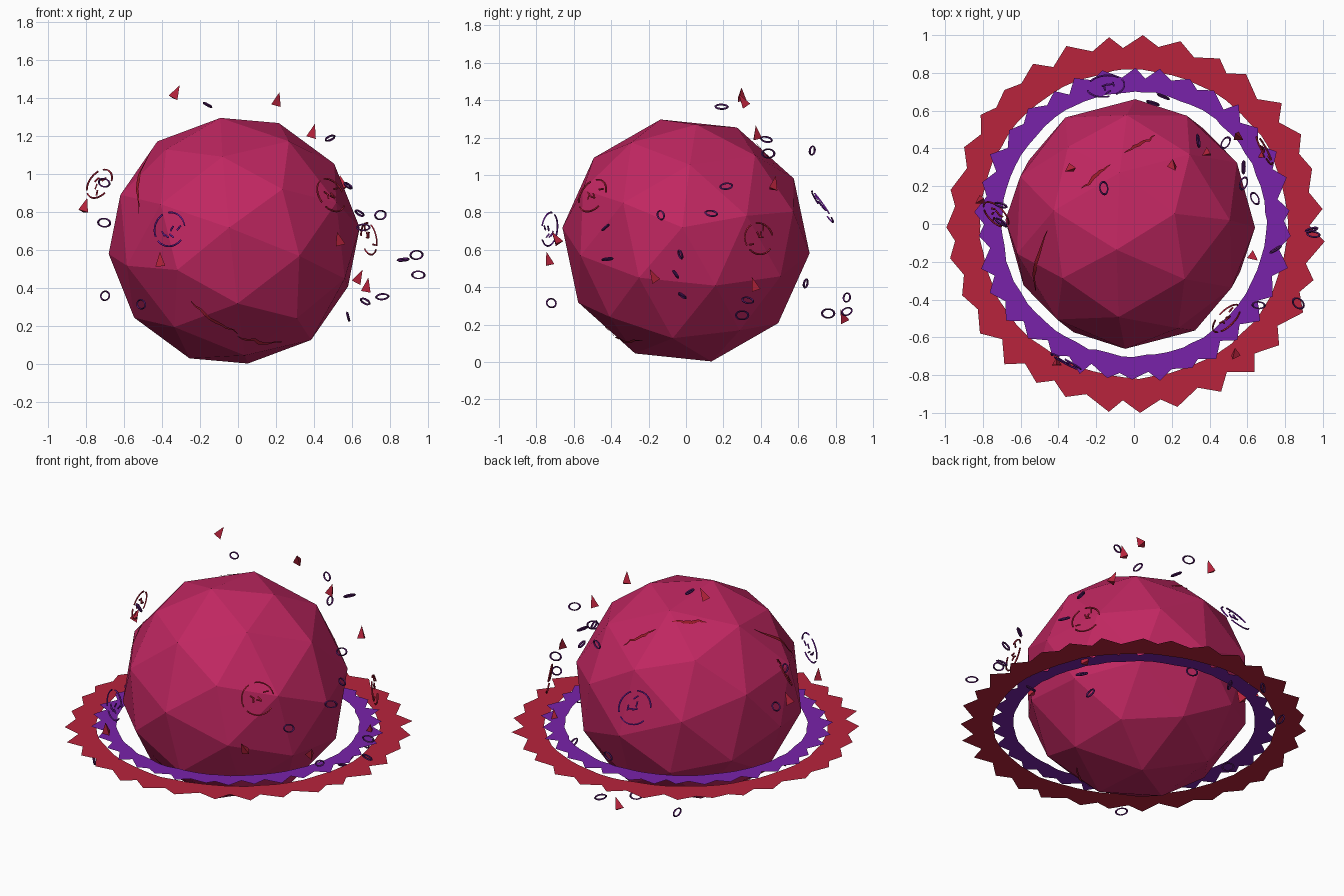
import bpy, bmesh, math, random
from mathutils import Vector, Matrix
from mathutils.bvhtree import BVHTree

if "Cube" in bpy.data.objects:
    bpy.data.objects.remove(bpy.data.objects["Cube"])

random.seed(7)
C = Vector((-0.02, 0.0, 0.65))   # planet centre
R = 0.665


def material(name, col):
    m = bpy.data.materials.new(name)
    m.diffuse_color = (*col, 1)
    m.use_nodes = True
    m.node_tree.nodes["Principled BSDF"].inputs["Base Color"].default_value = m.diffuse_color
    return m


CRIMSON = material("crimson_rock", (0.53, 0.020, 0.120))
RED = material("red", (0.48, 0.017, 0.045))
PURPLE = material("purple", (0.190, 0.016, 0.40))
PLUM = material("dark_plum", (0.085, 0.010, 0.13))
DEEP_RED = material("deep_red", (0.30, 0.010, 0.020))


def add_object(name, bm, mat):
    me = bpy.data.meshes.new(name)
    bm.to_mesh(me)
    bm.free()
    me.materials.append(mat)
    ob = bpy.data.objects.new(name, me)
    bpy.context.collection.objects.link(ob)
    return ob


def facing(normal, up=Vector((0, 0, 1))):
    """Rotation whose z axis is the given normal."""
    z = Vector(normal).normalized()
    x = up.cross(z).normalized()
    return Matrix((x, z.cross(x), z)).transposed()


# Planet: faceted ball, tipped so one pole points almost along x
n = Vector((0.994, -0.03, 0.105)).normalized()
a = math.radians(84.06)
x = Vector((0, math.cos(a), math.sin(a)))
x = (x - n * x.dot(n)).normalized()
tilt = Matrix((x, n.cross(x), n)).transposed()
bm = bmesh.new()
bmesh.ops.create_icosphere(bm, subdivisions=2, radius=R,
                           matrix=Matrix.Translation(C) @ tilt.to_4x4())
surface = BVHTree.FromBMesh(bm)
add_object("planet", bm, CRIMSON)


# Flat jagged rings around the planet
def jagged_ring(name, inner, low, high, count, z, mat):
    bm = bmesh.new()
    rows = []
    for i in range(count):
        t = 2 * math.pi * (i + random.uniform(-0.25, 0.25)) / count
        r = random.uniform(high - 0.03, high) if i % 2 else random.uniform(low, low + 0.03)
        ri = inner + random.uniform(-0.006, 0.006)
        y = max(-1, min(1, r * math.sin(t)))
        rows.append((bm.verts.new((ri * math.cos(t), ri * math.sin(t), z)),
                     bm.verts.new((r * math.cos(t), y, z))))
    for i in range(count):
        (p, q), (s, u) = rows[i], rows[(i + 1) % count]
        bm.faces.new((p, q, u, s))
    add_object(name, bm, mat)


jagged_ring("outer_ring", 0.815, 0.925, 1.015, 62, 0.39, RED)
jagged_ring("inner_ring", 0.70, 0.765, 0.85, 68, 0.405, PURPLE)


# Cracks: thin tapered ribbons lying on the planet
def crack(start, end, steps=9):
    bm = bmesh.new()
    start, end = Vector(start).normalized(), Vector(end).normalized()
    side = start.cross(end).normalized()
    rows = []
    for i in range(steps + 1):
        t = i / steps
        d = start.lerp(end, t) + side * random.uniform(-0.015, 0.015)
        w = 0.003 + 0.014 * math.sin(math.pi * t) * random.uniform(0.7, 1.1)
        row = []
        for s in (-1, 1):
            e = (d + side * s * w).normalized()
            hit = surface.ray_cast(C + e * 2, -e)[0]
            row.append(bm.verts.new(hit + e * 0.008))
        rows.append(row)
    for (p, q), (s, u) in zip(rows, rows[1:]):
        bm.faces.new((p, q, u, s))
    add_object("crack", bm, DEEP_RED if start.z > 0 else RED)


for s, e in [((-.23, -.50, -.32), (.02, -.42, -.50)),
             ((.02, -.41, -.52), (.27, -.25, -.55)),
             ((-.44, -.04, .48), (-.52, -.38, .15)),
             ((-.26, .19, .57), (-.11, .32, .56)),
             ((-.03, .385, .53), (.14, .49, .43))]:
    crack(s, e)


# Floating oval links
def link(loc):
    bm = bmesh.new()
    rot = Matrix.Rotation(random.uniform(0, 6.28), 3, 'Z') @ facing(
        (random.uniform(-1, 1), random.uniform(-1, 1), random.uniform(-.6, .9)))
    seg, sides = 14, 4
    grid = []
    for i in range(seg):
        t = 2 * math.pi * i / seg
        loop = []
        for j in range(sides):
            p = 2 * math.pi * j / sides
            r = 0.033 + 0.006 * math.cos(p)
            v = Vector((r * math.cos(t), 0.72 * r * math.sin(t), 0.006 * math.sin(p)))
            loop.append(bm.verts.new(rot @ v + Vector(loc)))
        grid.append(loop)
    for i in range(seg):
        for j in range(sides):
            k, m = (i + 1) % seg, (j + 1) % sides
            bm.faces.new((grid[i][j], grid[k][j], grid[k][m], grid[i][m]))
    add_object("floating_link", bm, PLUM)


for p in [(-.16, .19, 1.365), (.485, .43, 1.19), (.34, .44, 1.115), (.155, .675, 1.13),
          (.94, -.03, .575), (.87, -.42, .55), (.95, -.055, .47), (.76, -.02, .355),
          (.67, .33, .33), (.58, .30, .25), (.75, -.135, .785), (.66, -.43, .72),
          (-.51, -.72, .315), (-.70, .01, .36), (-.705, .01, .955), (-.705, .1, .745),
          (-.47, .76, .26), (-.25, .86, .345), (0, .86, .27), (.1, .64, .42),
          (.64, .135, .795), (.58, .215, .94)]:
    link(p)


# Floating three-sided shards
def shard(loc):
    bm = bmesh.new()
    rot = facing((random.uniform(-.6, .6), random.uniform(-.6, .6), 1), Vector((0, 1, 0)))
    bmesh.ops.create_cone(bm, cap_ends=True, segments=3, radius1=0.03, radius2=0,
                          depth=0.075, matrix=Matrix.Translation(loc) @ rot.to_4x4())
    add_object("shard", bm, RED)


for p in [(-.325, .295, 1.435), (.21, .30, 1.40), (.395, .375, 1.23), (-.805, .13, .84),
          (.53, -.70, .665), (.64, -.18, .465), (-.41, -.74, .555), (.545, .47, .96),
          (-.10, .835, .25), (.68, .36, .42)]:
    shard(p)


# Broken circles with short strokes inside, hovering over the surface
def broken_circle(name, loc, normal, r, mat):
    cu = bpy.data.curves.new(name, 'CURVE')
    cu.dimensions = '3D'
    cu.bevel_depth = 0.005
    cu.bevel_resolution = 0
    rot = facing(normal)

    def stroke(pts):
        sp = cu.splines.new('POLY')
        sp.points.add(len(pts) - 1)
        for q, v in zip(sp.points, pts):
            q.co = (*(rot @ Vector(v) + Vector(loc)), 1)

    for a0, a1 in [(0.2, 1.7), (2.1, 3.6), (3.9, 5.6)]:
        stroke([(r * math.cos(a0 + (a1 - a0) * i / 8), r * math.sin(a0 + (a1 - a0) * i / 8), 0)
                for i in range(9)])
    for _ in range(5):
        px, py = random.uniform(-.5, .5) * r, random.uniform(-.5, .5) * r
        t = random.uniform(0, 6.28)
        stroke([(px, py, 0), (px + .35 * r * math.cos(t), py + .35 * r * math.sin(t), 0)])
    cu.materials.append(mat)
    bpy.context.collection.objects.link(bpy.data.objects.new(name, cu))


for loc, normal, r, mat in [((-.36, -.73, .71), (-.45, -.85, .1), .09, PURPLE),
                            ((-.15, .73, .83), (-.1, .8, .55), .10, PURPLE),
                            ((.49, -.50, .89), (.6, -.6, .4), .095, RED),
                            ((.69, .39, .66), (.85, .45, .15), .085, RED),
                            ((-.73, .05, .95), (-.6, -.6, .45), .085, RED)]:
    broken_circle("broken_circle", loc, normal, r, mat)
